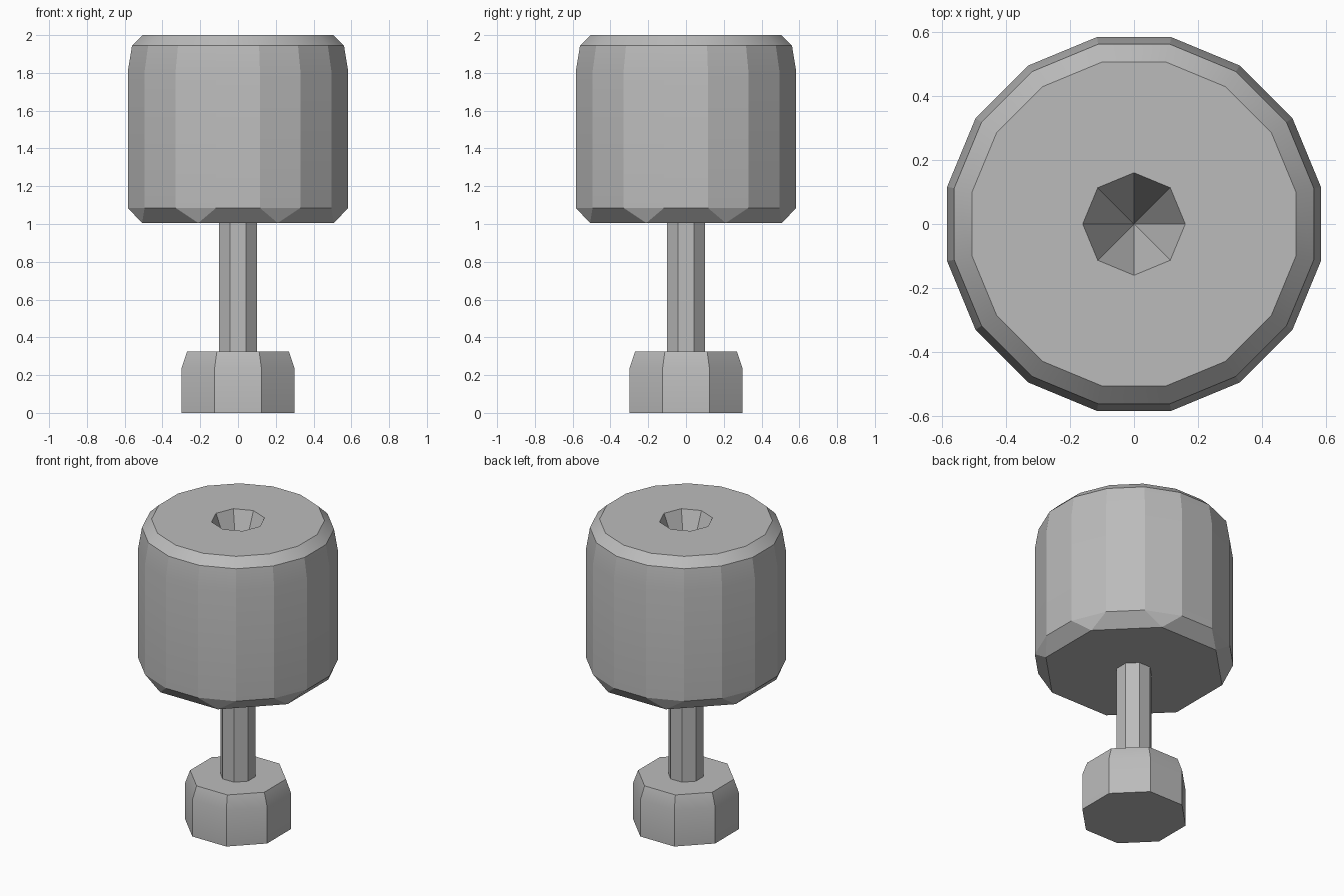
import bpy
import math

if "Cube" in bpy.data.objects:
    bpy.data.objects.remove(bpy.data.objects["Cube"], do_unlink=True)

grey = bpy.data.materials.new("plain_grey")
grey.use_nodes = True
colour = (0.5, 0.5, 0.5, 1)
grey.diffuse_color = colour
grey.node_tree.nodes["Principled BSDF"].inputs["Base Color"].default_value = colour


def ring(sides, apothem, z, turn=0.5):
    """Regular polygon; a half-step turn puts flat sides on the axes."""
    radius = apothem / math.cos(math.pi / sides)
    angles = [2 * math.pi * (i + turn) / sides for i in range(sides)]
    return [(radius * math.cos(a), radius * math.sin(a), z) for a in angles]


def build(name, verts, faces, smooth_angle):
    mesh = bpy.data.meshes.new(name)
    mesh.from_pydata(verts, [], faces)
    mesh.materials.append(grey)
    obj = bpy.data.objects.new(name, mesh)
    bpy.context.collection.objects.link(obj)
    bpy.ops.object.select_all(action="DESELECT")
    obj.select_set(True)
    bpy.context.view_layer.objects.active = obj
    bpy.ops.object.shade_smooth_by_angle(angle=math.radians(smooth_angle))


def walls(start, sides):
    """Quads joining the ring at start to the ring that follows it."""
    return [(start + i, start + (i + 1) % sides,
             start + sides + (i + 1) % sides, start + sides + i)
            for i in range(sides)]


def prism(name, sides, profile, smooth_angle):
    verts, faces = [], [tuple(reversed(range(sides)))]
    for level, (apothem, z) in enumerate(profile):
        verts += ring(sides, apothem, z)
        if level:
            faces += walls((level - 1) * sides, sides)
    faces.append(tuple(range(len(verts) - sides, len(verts))))
    build(name, verts, faces, smooth_angle)


# Foot and stem
prism("foot", 8, [(0.298, 0), (0.298, 0.24), (0.27, 0.325)], 30)
prism("stem", 8, [(0.1, 0.325), (0.1, 1.005)], 20)

# Drum: eight-sided underside opening into sixteen-sided walls
N, H = 16, 8
verts = ring(H, 0.508, 1.005)
faces = [tuple(reversed(range(H)))]
for apothem, z in [(0.583, 1.085), (0.583, 1.81), (0.561, 1.945), (0.505, 2)]:
    verts += ring(N, apothem, z)
for k in range(H):
    low, previous = k, (k - 1) % H
    a, b, c = [H + (2 * k + d) % N for d in (-1, 0, 1)]
    faces += [(previous, low, b, a), (low, c, b)]
for level in range(3):
    faces += walls(H + level * N, N)

# Flat top around a sunken eight-sided pointed socket
rim = H + 3 * N
socket = len(verts)
verts += ring(H, 0.16 * math.cos(math.pi / H), 2, 0)
tip = len(verts)
verts.append((0, 0, 1.6))
for k in range(H):
    a, b, c = [rim + (2 * k + d) % N for d in (-1, 0, 1)]
    here, after = socket + k, socket + (k + 1) % H
    faces += [(a, b, here), (b, c, after, here), (here, after, tip)]
build("drum", verts, faces, 20)
